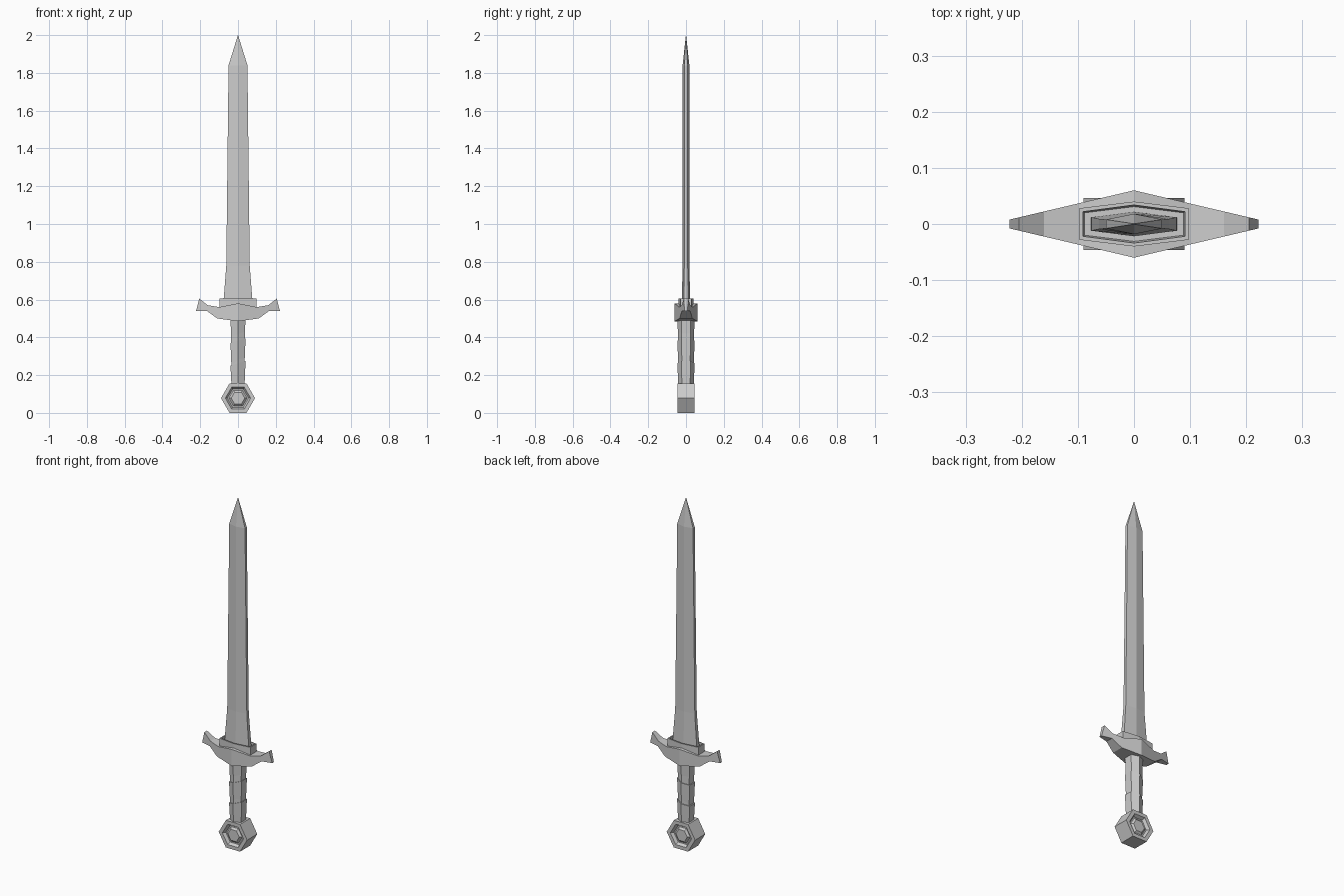
import bpy, bmesh, math

cube = bpy.data.objects.get("Cube")
if cube:
    bpy.data.objects.remove(cube)

steel = bpy.data.materials.new("grey steel")
steel.use_nodes = True
GREY = (0.6, 0.6, 0.6, 1)
steel.diffuse_color = GREY
steel.node_tree.nodes["Principled BSDF"].inputs["Base Color"].default_value = GREY


def loft(name, rings):
    """Skin a list of equal-length point rings and cap both ends."""
    bm = bmesh.new()
    loops = [[bm.verts.new(p) for p in ring] for ring in rings]
    n = len(loops[0])
    for a, b in zip(loops, loops[1:]):
        for i in range(n):
            j = (i + 1) % n
            bm.faces.new((a[i], a[j], b[j], b[i]))
    bm.faces.new(loops[0][::-1])
    bm.faces.new(loops[-1])
    bmesh.ops.remove_doubles(bm, verts=bm.verts, dist=1e-5)
    bmesh.ops.recalc_face_normals(bm, faces=bm.faces)
    mesh = bpy.data.meshes.new(name)
    bm.to_mesh(mesh)
    bm.free()
    mesh.materials.append(steel)
    obj = bpy.data.objects.new(name, mesh)
    bpy.context.collection.objects.link(obj)
    return obj


def ridged(half_w, edge_y, ridge_y, z, slant=0):
    """Six-sided section with a ridge at front and back."""
    outline = [(-half_w, -edge_y), (0, -ridge_y), (half_w, -edge_y),
               (half_w, edge_y), (0, ridge_y), (-half_w, edge_y)]
    return [(x, y, z + slant * x) for x, y in outline]


# Blade: flares at the base and narrows to a point
loft("blade", [ridged(*s) for s in (
    (0.077, 0.012, 0.022, 0.55), (0.076, 0.012, 0.022, 0.6),
    (0.062, 0.009, 0.018, 0.78), (0.05, 0.008, 0.018, 1.84),
    (0.0005, 0.0005, 0.0005, 2.0))])

# Collar: socket with a raised rim round the blade
loft("blade_collar", [ridged(*s) for s in (
    (0.098, 0.028, 0.04, 0.52), (0.098, 0.028, 0.04, 0.605),
    (0.091, 0.022, 0.034, 0.605), (0.088, 0.02, 0.031, 0.585))])

# Crossguard: curved profile, deepest in the middle, with flared ends
half = [(0.222, 0.54, 0.008, 0.205, 0.605), (0.165, 0.54, 0.021, 0.16, 0.57),
        (0.11, 0.5, 0.034, 0.1, 0.56)]
middle = (0, 0.485, 0.06, 0, 0.58)
left = [(-xb, zb, y, -xt, zt) for xb, zb, y, xt, zt in half]


def guard_depth(x):
    return 0.06 - abs(x) * 0.235


loft("crossguard", [[(xb, -guard_depth(xb), zb), (xb, guard_depth(xb), zb),
                     (xt, guard_depth(xt), zt), (xt, -guard_depth(xt), zt)]
                    for xb, zb, y, xt, zt in left + [middle] + half[::-1]])

# Grip: ridged core with slanted, slightly stepped wrap turns
loft("grip_core", [ridged(0.034, 0.022, 0.041, 0.14), ridged(0.037, 0.023, 0.043, 0.5)])
SLANT = 0.3
for i, (low, high) in enumerate(((0.155, 0.262), (0.262, 0.382), (0.382, 0.5))):
    tilt = 0 if i == 0 else SLANT
    top_tilt = 0 if i == 2 else SLANT
    loft("grip_wrap_%d" % (i + 1), [ridged(0.035, 0.022, 0.041, low, tilt),
                                    ridged(0.040, 0.024, 0.046, high, top_tilt)])


# Pommel: hexagonal block with a recessed panel and boss on both faces
def hexagon(radius, y):
    return [(radius * math.cos(k * math.pi / 3), y,
             0.078 + radius * math.sin(k * math.pi / 3)) for k in range(6)]


face = [(0.036, 0.04), (0.048, 0.03), (0.056, 0.03), (0.067, 0.046), (0.09, 0.046)]
loft("pommel", [hexagon(r, -y) for r, y in face] + [hexagon(r, y) for r, y in face[::-1]])
